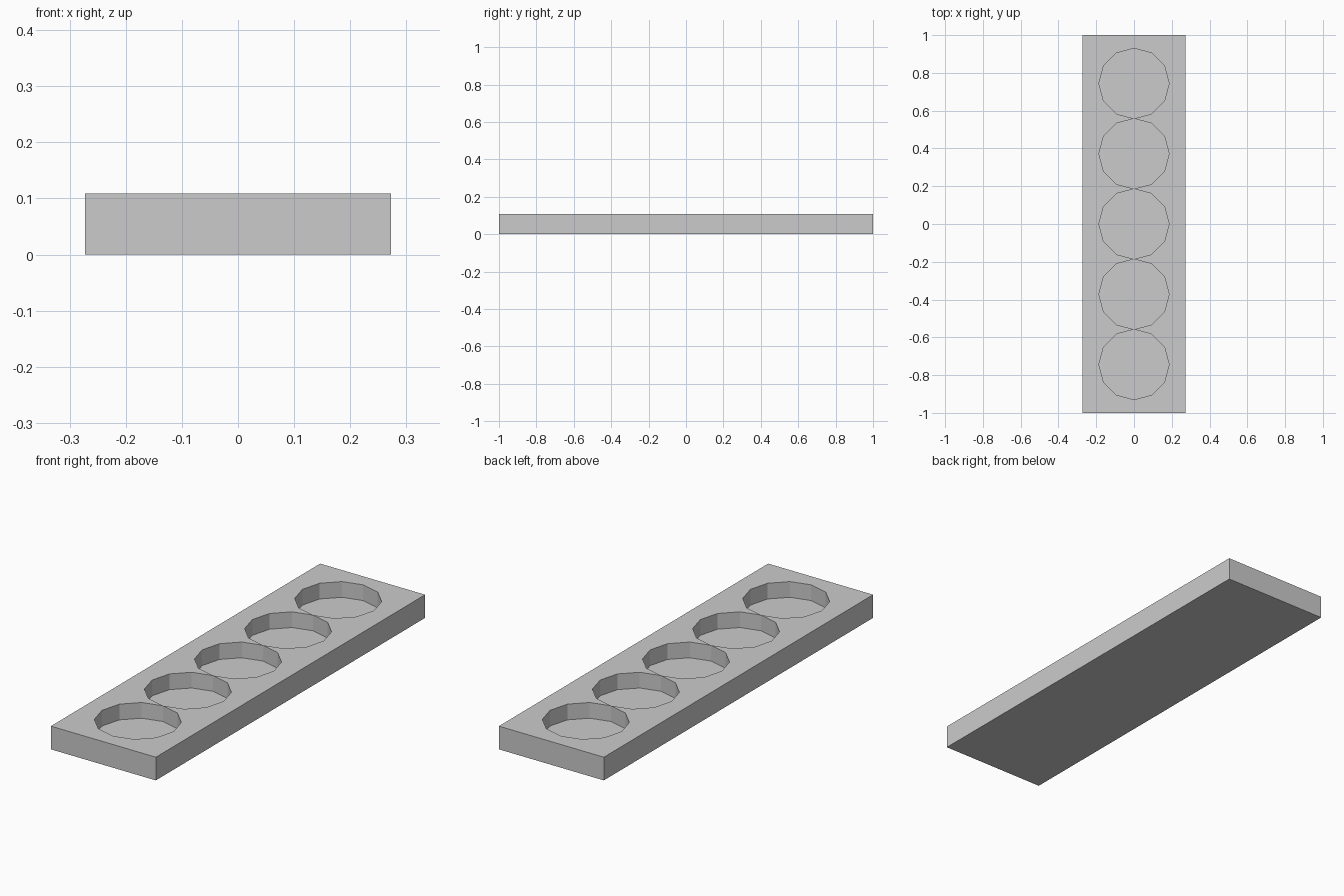
import bpy
import bmesh
from math import sin, cos, pi

cube = bpy.data.objects.get("Cube")
if cube:
    bpy.data.objects.remove(cube)

HALF_X, HALF_Y, HEIGHT = 0.273, 1.0, 0.109
FLOOR_Z = 0.035
RADIUS, SIDES, POCKETS = 0.186, 12, 5

grey = bpy.data.materials.new("plain grey")
grey.use_nodes = True
colour = (0.6, 0.6, 0.6, 1)
grey.diffuse_color = colour
grey.node_tree.nodes["Principled BSDF"].inputs["Base Color"].default_value = colour

bm = bmesh.new()


def ring(cy, z):
    """Points of one pocket outline, starting at its rear point."""
    return [bm.verts.new((RADIUS * sin(2 * pi * i / SIDES),
                          cy + RADIUS * cos(2 * pi * i / SIDES), z))
            for i in range(SIDES)]


# Outer block: base and four sides
corners = [(-HALF_X, -HALF_Y), (HALF_X, -HALF_Y), (HALF_X, HALF_Y), (-HALF_X, HALF_Y)]
low = [bm.verts.new((x, y, 0)) for x, y in corners]
high = [bm.verts.new((x, y, HEIGHT)) for x, y in corners]
bm.faces.new(low[::-1])
for i in range(4):
    j = (i + 1) % 4
    bm.faces.new((low[i], low[j], high[j], high[i]))

# Touching round pockets: walls and floors, from rear to front
right_edge, left_edge = [], []
for n in range(POCKETS):
    cy = 2 * RADIUS * ((POCKETS - 1) / 2 - n)
    rim, floor = ring(cy, HEIGHT), ring(cy, FLOOR_Z)
    for i in range(SIDES):
        j = (i + 1) % SIDES
        bm.faces.new((rim[i], rim[j], floor[j], floor[i]))
    bm.faces.new(floor[::-1])
    right_edge += rim[:SIDES // 2 + 1]
    left_edge += [rim[0]] + rim[:SIDES // 2 - 1:-1]

# Top surface: one strip along each side and one end piece at each end
for edge, front, rear in ((right_edge, high[1], high[2]), (left_edge, high[0], high[3])):
    for n in range(POCKETS):
        half = edge[n * 7:n * 7 + 7]
        x = front.co.x
        y0, y1 = half[0].co.y, half[-1].co.y
        outer = [bm.verts.new((x, y, HEIGHT)) for y in (y1, y0)]
        bm.faces.new(half + outer)
for side, y in ((1, high[2].co.y), (-1, high[0].co.y)):
    reach = side * POCKETS * RADIUS
    inner = [bm.verts.new((x, reach, HEIGHT)) for x in (-HALF_X, 0, HALF_X)]
    outer = (high[2], high[3]) if side > 0 else (high[1], high[0])
    bm.faces.new(inner + list(outer))

# Weld, and make the top faces point up
bmesh.ops.remove_doubles(bm, verts=bm.verts[:], dist=0.0001)
bm.normal_update()
for face in bm.faces:
    up = face.normal.z
    if face.calc_center_median().z > FLOOR_Z - 0.001 and up < -0.5:
        face.normal_flip()

mesh = bpy.data.meshes.new("tray")
bm.to_mesh(mesh)
bm.free()
mesh.materials.append(grey)
tray = bpy.data.objects.new("pocket_tray", mesh)
bpy.context.collection.objects.link(tray)
